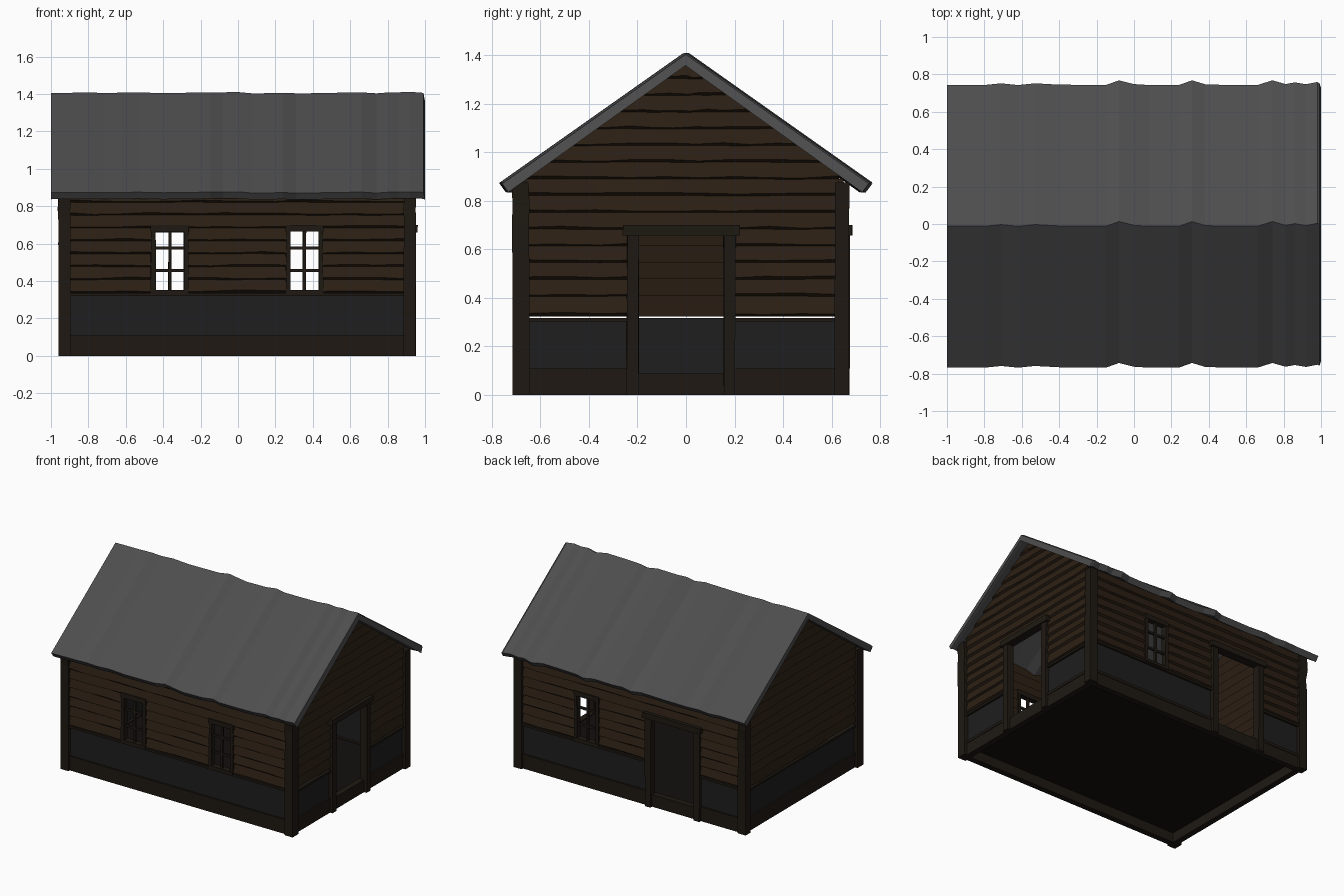
import bpy, bmesh, random
from mathutils import Vector

if "Cube" in bpy.data.objects:
    bpy.data.objects.remove(bpy.data.objects["Cube"])

random.seed(4)


def material(name, rgb):
    m = bpy.data.materials.new(name)
    m.diffuse_color = (*rgb, 1)
    m.use_nodes = True
    m.node_tree.nodes["Principled BSDF"].inputs["Base Color"].default_value = m.diffuse_color
    return m


PLANK = material("plank_brown", (0.025, 0.014, 0.007))
BEAM = material("beam_brown", (0.013, 0.0095, 0.006))
PANEL = material("panel_grey", (0.013, 0.013, 0.013))
ROOF = material("roof_grey", (0.075, 0.075, 0.075))
FLOOR = material("floor_dark", (0.006, 0.005, 0.004))

# Each wall maps (u along wall, d outward, z up) to world space
WALLS = {
    "front": lambda u, d, z: Vector((u, -0.685 - d, z)),
    "back": lambda u, d, z: Vector((u, 0.64 + d, z)),
    "right": lambda u, d, z: Vector((0.915 + d, u, z)),
    "left": lambda u, d, z: Vector((-0.925 - d, u, z)),
}
WORLD = lambda x, y, z: Vector((x, y, z))
SPAN = {"front": (-0.91, 0.90), "back": (-0.91, 0.90),
        "right": (-0.66, 0.63), "left": (-0.66, 0.63)}
WINDOWS = {"front": [-0.365, 0.355], "back": [0.355]}
DOORS = {"right": [-0.02], "back": [-0.355]}


def loft(bm, rings):
    """Skin a list of equal-length closed rings and cap both ends."""
    vs = [[bm.verts.new(p) for p in r] for r in rings]
    n = len(vs[0])
    for a, b in zip(vs, vs[1:]):
        for i in range(n):
            bm.faces.new((a[i], a[(i + 1) % n], b[(i + 1) % n], b[i]))
    bm.faces.new(vs[0])
    bm.faces.new(vs[-1])


def box(bm, P, u0, u1, d0, d1, z0, z1, wobble=0.0):
    def r(v):
        return v + random.uniform(-wobble, wobble)
    loft(bm, [[P(r(u), r(d), z) for u, d in
               ((u0, d0), (u1, d0), (u1, d1), (u0, d1))] for z in (z0, z1)])


def finish(bm, name, mat):
    bmesh.ops.recalc_face_normals(bm, faces=bm.faces[:])
    me = bpy.data.meshes.new(name)
    bm.to_mesh(me)
    bm.free()
    me.materials.append(mat)
    ob = bpy.data.objects.new(name, me)
    bpy.context.collection.objects.link(ob)
    return ob


def split(lo, hi, holes):
    """Spans of lo..hi left over between the holes."""
    out = []
    for a, b in sorted(holes):
        out.append((lo, a))
        lo = b
    return out + [(lo, hi)]


def board(bm, P, lo, hi, z, h, half=None):
    """Tilted lap board with a wavy lower edge; half(z) trims to the gable."""
    n = max(2, int((hi - lo) / 0.13))
    rings = []
    for i in range(n + 1):
        t = i / n

        def u(zz):
            a, b = lo, hi
            if half:
                a, b = max(lo, -0.01 - half(zz)), min(hi, -0.01 + half(zz))
            return a + (b - a) * t
        w = random.uniform(-0.005, 0.005)
        ub, ut = u(z), u(z + h)
        rings.append([P(ub, 0.002, z), P(ub, 0.022, z + 0.012 + w),
                      P(ut, 0.006, z + h), P(ut, -0.012, z + h)])
    loft(bm, rings)


STEP = 0.069
half_width = lambda z: max(0.012, (1.372 - z) / 0.70)

for side, P in WALLS.items():
    lo, hi = SPAN[side]
    gable = side in ("left", "right")
    doors = [(c - 0.18, c + 0.18) for c in DOORS.get(side, [])]
    wins = [(c - 0.082, c + 0.082) for c in WINDOWS.get(side, [])]

    # Lap boards, up to the eaves or the gable peak
    bm = bmesh.new()
    for i in range(15 if gable else 8):
        z = 0.335 + STEP * i
        z0 = 0.324 if gable and i == 0 else z
        h = z + STEP + 0.006 - z0
        if z + STEP > 1.36:
            h = 1.365 - z0
        for a, b in split(lo, hi, doors + wins if i < 5 else []):
            board(bm, P, a, b, z0, h, half_width if gable else None)
    finish(bm, side + "_lap_boards", PLANK)

    # Lower grey panel
    bm = bmesh.new()
    for a, b in split(lo, hi, doors):
        box(bm, P, a, b, -0.008, 0.006, 0.08, 0.318 if gable else 0.338)
    finish(bm, side + "_lower_panel", PANEL)

    # Base beam and the two thin rails framing the panel
    bm = bmesh.new()
    box(bm, P, lo, hi, -0.03, 0.014, 0.0, 0.09)
    for a, b in split(lo, hi, doors):
        box(bm, P, a, b, 0.0, 0.018, 0.088, 0.108)
        top = 0.318 if gable else 0.336
        box(bm, P, a, b, 0.0, 0.022, top - 0.016, top)
    finish(bm, side + "_base_beam_and_rails", BEAM)

    # Window frames with muntins
    for k, c in enumerate(WINDOWS.get(side, [])):
        bm = bmesh.new()
        for s in (-1, 1):
            box(bm, P, c + s * 0.088 - 0.012, c + s * 0.088 + 0.012,
                -0.015, 0.026, 0.335, 0.69, 0.002)
        box(bm, P, c - 0.1, c + 0.1, -0.015, 0.028, 0.33, 0.352, 0.001)
        box(bm, P, c - 0.102, c + 0.102, -0.015, 0.028, 0.665, 0.70, 0.001)
        box(bm, P, c - 0.008, c + 0.008, 0.0, 0.014, 0.345, 0.67, 0.002)
        for z in (0.455, 0.577):
            box(bm, P, c - 0.08, c + 0.08, 0.0, 0.014, z - 0.008, z + 0.008)
        finish(bm, f"{side}_window_frame_{k + 1}", BEAM)

    # Open doorway: two posts and a lintel
    for c in DOORS.get(side, []):
        bm = bmesh.new()
        for s in (-1, 1):
            box(bm, P, c + s * 0.2 - 0.024, c + s * 0.2 + 0.024,
                -0.02, 0.034, 0.0, 0.665, 0.003)
        box(bm, P, c - 0.24, c + 0.24, -0.02, 0.045, 0.658, 0.70, 0.003)
        finish(bm, side + "_door_frame", BEAM)

# Corner posts, slightly crooked near the top
for xn, x0, x1 in (("left", -0.96, -0.895), ("right", 0.885, 0.95)):
    for yn, y0, y1 in (("front", -0.715, -0.645), ("back", 0.612, 0.67)):
        bm = bmesh.new()
        rings = []
        for z in (0, 0.3, 0.6, 0.7, 0.78, 0.875):
            j = random.uniform(-0.005, 0.005) if z > 0.5 else 0
            rings.append([(x0 + j, y0 - j, z), (x1 + j, y0 - j, z),
                          (x1 + j, y1 - j, z), (x0 + j, y1 - j, z)])
        loft(bm, rings)
        finish(bm, f"{yn}_{xn}_corner_post", BEAM)

# Floor slab, level with the top of the base beams
bm = bmesh.new()
box(bm, WORLD, -0.92, 0.91, -0.68, 0.635, 0.072, 0.085)
finish(bm, "floor", FLOOR)

# Roof: chevron section carried along x, shifted sideways at the sagging seams
bm = bmesh.new()
SEAMS = [(-1, 0), (-0.8, 0), (-0.71, 0.009), (-0.62, 0), (-0.53, 0.009),
         (-0.4, 0.002), (-0.15, 0), (-0.08, 0.025), (0, 0.005), (0.08, 0),
         (0.24, 0), (0.31, 0.025), (0.38, 0.004), (0.5, 0), (0.66, 0),
         (0.74, 0.025), (0.81, 0.005), (0.86, 0.014), (0.92, 0.004),
         (0.98, 0.016), (0.992, 0.01)]
SECTION = [(-0.768, 0.873), (-0.012, 1.406), (0.743, 0.873),
           (0.716, 0.838), (-0.012, 1.36), (-0.742, 0.838)]
rings = []
for x, s in SEAMS:
    dz = random.uniform(-0.004, 0.004)
    lean = 0.008 if x > 0.99 else 0
    rings.append([(x + (lean if k > 2 else 0), y + s, z + dz)
                  for k, (y, z) in enumerate(SECTION)])
loft(bm, rings)
finish(bm, "roof", ROOF)
